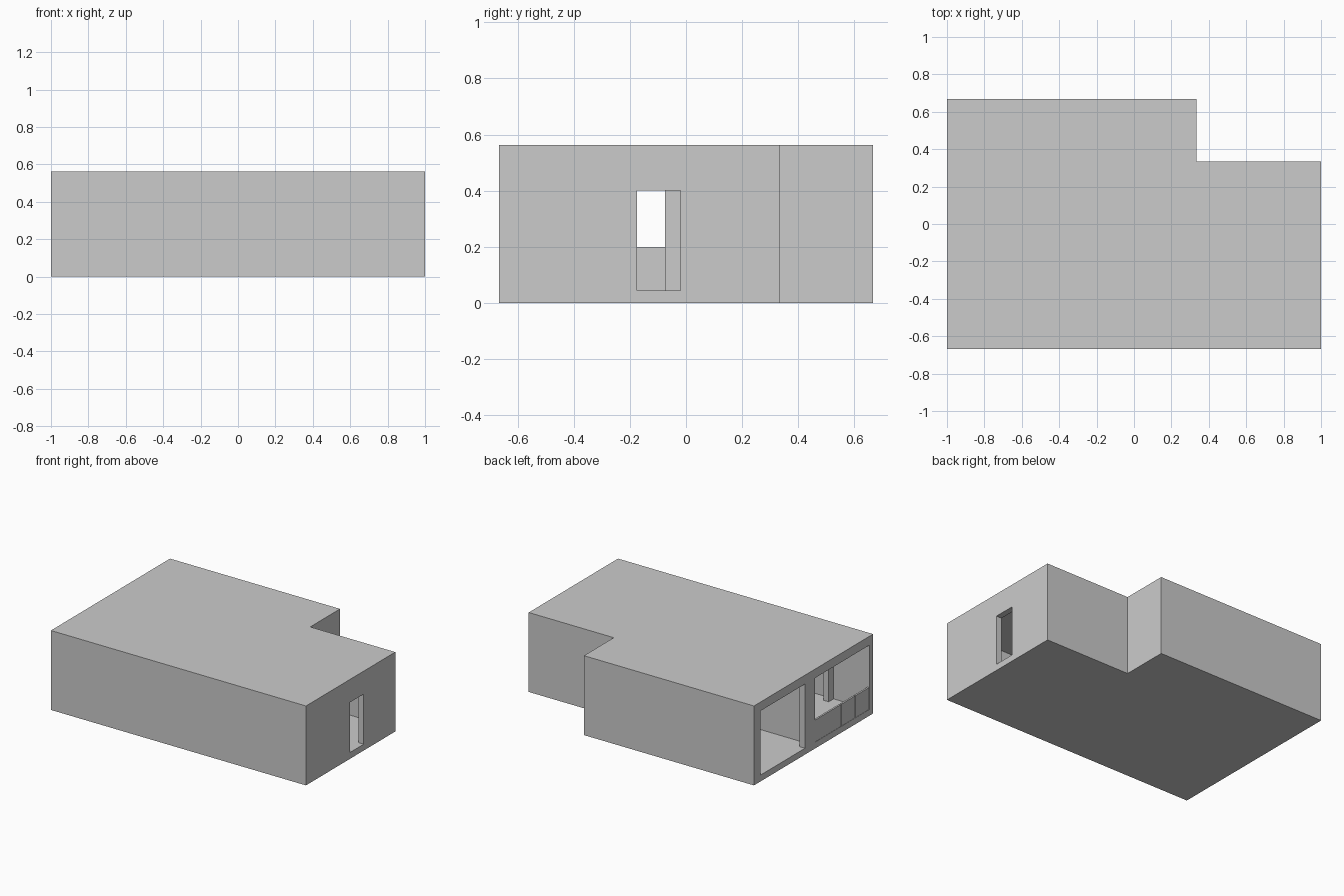
import bpy, bmesh

if "Cube" in bpy.data.objects:
    bpy.data.objects.remove(bpy.data.objects["Cube"])

FLOOR, CEIL, TOP = 0.045, 0.50, 0.563


def prism(name, outline, z0, z1):
    """Extrude a flat outline from z0 to z1."""
    bm = bmesh.new()
    face = bm.faces.new([bm.verts.new((x, y, z0)) for x, y in outline])
    ext = bmesh.ops.extrude_face_region(bm, geom=[face])
    verts = [g for g in ext["geom"] if isinstance(g, bmesh.types.BMVert)]
    bmesh.ops.translate(bm, verts=verts, vec=(0, 0, z1 - z0))
    bmesh.ops.recalc_face_normals(bm, faces=bm.faces)
    mesh = bpy.data.meshes.new(name)
    bm.to_mesh(mesh)
    bm.free()
    ob = bpy.data.objects.new(name, mesh)
    bpy.context.collection.objects.link(ob)
    return ob


def box(name, x0, x1, y0, y1, z0=FLOOR, z1=CEIL):
    return prism(name, [(x0, y0), (x1, y0), (x1, y1), (x0, y1)], z0, z1)


def cut(body, cutter):
    """Subtract a cutter from the body and discard it."""
    mod = body.modifiers.new("cut", "BOOLEAN")
    mod.operation = "DIFFERENCE"
    mod.solver = "EXACT"
    mod.object = cutter
    bpy.context.view_layer.objects.active = body
    bpy.ops.object.modifier_apply(modifier=mod.name)
    bpy.data.objects.remove(cutter)


# Solid L-shaped house block
house = prism("house_shell", [(-1, -.667), (1, -.667), (1, .333), (.333, .333),
                              (.333, .667), (-1, .667)], 0, TOP)

# Rooms hollowed out between floor and roof slabs
cut(house, box("garage_room", -.958, .29, .027, .625))
cut(house, prism("living_room", [(-.68, -.625), (.958, -.625), (.958, .291), (.333, .291),
                                 (.333, -.018), (-.68, -.018)], FLOOR, CEIL))
cut(house, box("porch_room", -1.1, -.72, -.625, -.018))

# Openings through the walls
cut(house, box("garage_opening", -1.1, -.9, .095, .595))
cut(house, box("porch_opening", -.8, -.6, -.57, -.075))
cut(house, box("side_door_opening", .9, 1.1, -.175, -.02, FLOOR, .40))

# Three low railing panels across the open porch
for i, (y0, y1) in enumerate([(-.312, -.018), (-.467, -.318), (-.625, -.473)]):
    box(f"railing_panel_{i + 1}", -.998, -.985, y0, y1, FLOOR, .20)
